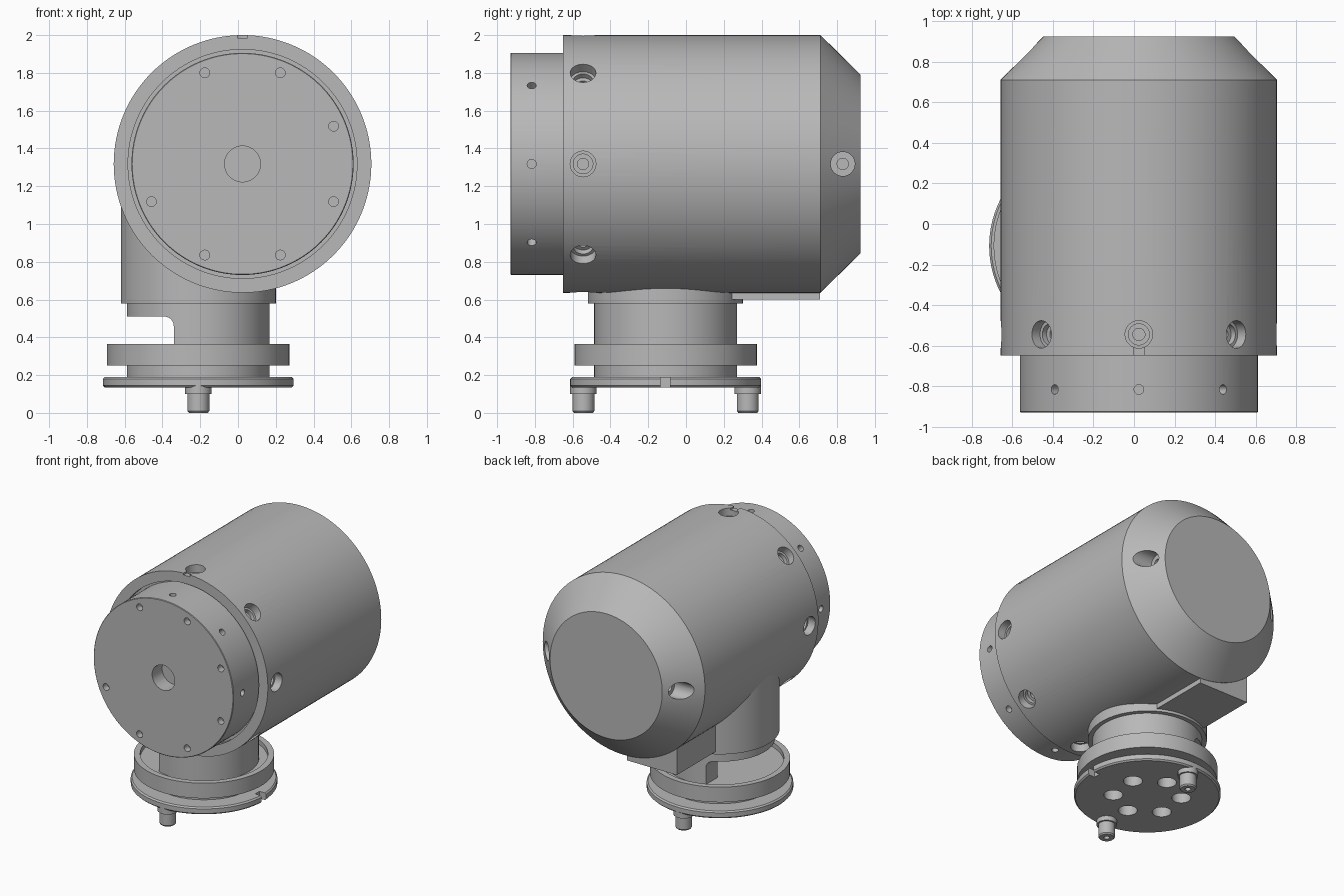
import bpy, bmesh
from math import radians, pi
from mathutils import Matrix, Vector

if "Cube" in bpy.data.objects:
    bpy.data.objects.remove(bpy.data.objects["Cube"])

grey = bpy.data.materials.new("machined grey")
grey.use_nodes = True
grey.diffuse_color = (0.48, 0.48, 0.48, 1)
grey.node_tree.nodes["Principled BSDF"].inputs["Base Color"].default_value = (0.48, 0.48, 0.48, 1)

BODY = Vector((0.024, 0, 1.318))      # horizontal axis runs along y
POST = Vector((-0.21, -0.108, 0))     # vertical axis
R_BODY, R_FLANGE = 0.682, 0.588


def revolve(bm, profile, matrix, steps=32):
    """Spin a closed (radius, height) profile around z, then place it."""
    part = bmesh.new()
    verts = [part.verts.new((r, 0, h)) for r, h in profile]
    edges = [part.edges.new(p) for p in zip(verts, verts[1:] + verts[:1])
             if p[0].co.x + p[1].co.x > 0]
    bmesh.ops.spin(part, geom=verts + edges, cent=(0, 0, 0), axis=(0, 0, 1),
                   angle=2 * pi, steps=steps)
    bmesh.ops.remove_doubles(part, verts=part.verts, dist=1e-5)
    bmesh.ops.recalc_face_normals(part, faces=part.faces)
    part.transform(matrix)
    temp = bpy.data.meshes.new("temp")
    part.to_mesh(temp)
    part.free()
    bm.from_mesh(temp)
    bpy.data.meshes.remove(temp)


def box(bm, low, high):
    low, high = Vector(low), Vector(high)
    m = Matrix.Translation((low + high) / 2) @ Matrix.Diagonal((*(high - low), 1))
    return bmesh.ops.create_cube(bm, size=1, matrix=m)["verts"]


def make(name, bm):
    mesh = bpy.data.meshes.new(name)
    bm.to_mesh(mesh)
    bm.free()
    mesh.materials.append(grey)
    obj = bpy.data.objects.new(name, mesh)
    bpy.context.collection.objects.link(obj)
    return obj


def cut(obj, bm):
    """Subtract the shapes in bm and bake the result."""
    cutter = make("cutter", bm)
    cutter.hide_render = True
    mod = obj.modifiers.new("cut", "BOOLEAN")
    mod.operation, mod.solver, mod.object = "DIFFERENCE", "EXACT", cutter
    graph = bpy.context.evaluated_depsgraph_get()
    mesh = bpy.data.meshes.new_from_object(obj.evaluated_get(graph))
    obj.modifiers.clear()
    obj.data = mesh
    bpy.data.objects.remove(cutter)


def smooth(obj):
    bpy.ops.object.select_all(action="DESELECT")
    obj.select_set(True)
    bpy.context.view_layer.objects.active = obj
    bpy.ops.object.shade_smooth_by_angle(angle=radians(25))


def bore(*stages):
    """Stepped hole profile from (radius, depth) stages, widest first."""
    pts = [(0, 0.1), (stages[0][0], 0.1)]
    for i, (r, d) in enumerate(stages):
        pts.append((r, -d))
        pts.append((stages[i + 1][0] if i + 1 < len(stages) else 0, -d))
    return pts


def radial(angle, y, radius):
    return (Matrix.Translation(BODY + Vector((0, y, 0)))
            @ Matrix.Rotation(radians(90 - angle), 4, "Y")
            @ Matrix.Translation((0, 0, radius)))


# Main housing with tapered back and stepped front flange
along_y = Matrix.Translation(BODY) @ Matrix.Rotation(pi / 2, 4, "X")
bm = bmesh.new()
revolve(bm, [(0, -0.925), (0.472, -0.925), (R_BODY, -0.712), (R_BODY, 0.65),
             (0.606, 0.65), (0.606, 0.61), (R_FLANGE, 0.61), (R_FLANGE, 0.926),
             (0.584, 0.93), (0, 0.93)], along_y, 128)
housing = make("housing", bm)

# Screw holes around the housing, flange and taper
bm = bmesh.new()
for k in range(8):
    revolve(bm, bore((0.068, 0.06), (0.052, 0.09), (0.03, 0.12)),
            radial(45 * k, -0.545, R_BODY))
    revolve(bm, bore((0.024, 0.05)), radial(45 * k, -0.817, R_FLANGE), 16)
for angle in (0, 180):
    revolve(bm, bore((0.064, 0.1), (0.03, 0.13)), radial(angle, 0.83, 0.565))

# Holes in the front face: centre bore and seven of eight around the rim
front = Matrix.Translation(BODY + Vector((0, -0.93, 0))) @ Matrix.Rotation(pi / 2, 4, "X")
revolve(bm, bore((0.095, 0.12)), front, 48)
for k in range(8):
    if k != 3:
        spot = front @ Matrix.Rotation(radians(22.5 + 45 * k), 4, "Z") @ Matrix.Translation((0.522, 0, 0))
        revolve(bm, bore((0.026, 0.05)), spot, 16)
cut(housing, bm)

# Alignment slot at the top front edge
bm = bmesh.new()
box(bm, (-0.002, -0.7, 1.985), (0.05, -0.59, 2.1))
cut(housing, bm)
smooth(housing)

# Vertical post carrying the housing, hollow at its foot
on_post = Matrix.Translation(POST)
bm = bmesh.new()
revolve(bm, [(0, 0.53), (0.25, 0.53), (0.25, 0.32), (0.378, 0.32), (0.378, 0.58),
             (0.41, 0.58), (0.41, 1.25), (0, 1.25)], on_post, 96)
post = make("post", bm)

# Side window in the post with a rounded upper corner
bm = bmesh.new()
box(bm, (-1, -1, 0.2), (-0.34, 1, 0.51))
corner = [e for e in bm.edges if all(v.co.x > -0.5 and v.co.z > 0.4 for v in e.verts)]
bmesh.ops.bevel(bm, geom=corner, offset=0.05, segments=6, profile=0.5, affect="EDGES")
cut(post, bm)
smooth(post)

# Rib under the housing, running back from the post
bm = bmesh.new()
box(bm, (-0.42, 0.1, 0.6), (0.0, 0.71, 0.95))
rib = make("rib", bm)

# Base: round plate, narrow waist and open collar
bm = bmesh.new()
revolve(bm, [(0, 0.135), (0.495, 0.135), (0.505, 0.145), (0.505, 0.18), (0.495, 0.19),
             (0.378, 0.19), (0.378, 0.25), (0.483, 0.25), (0.483, 0.365),
             (0.44, 0.365), (0.44, 0.33), (0, 0.33)], on_post, 96)
base = make("base", bm)

# Bolt holes in the underside and a notch in the plate rim
bm = bmesh.new()
for k in range(6):
    spot = (Matrix.Translation(POST + Vector((0, 0, 0.135)))
            @ Matrix.Rotation(radians(25 + 60 * k), 4, "Z")
            @ Matrix.Translation((0.235, 0, 0)) @ Matrix.Rotation(pi, 4, "X"))
    revolve(bm, bore((0.066, 0.1)), spot)
box(bm, (0.24, -0.136, 0.1), (0.4, -0.084, 0.22))
cut(base, bm)
smooth(base)

# Two locating pins under the plate
for name, side in (("front_pin", -1), ("back_pin", 1)):
    bm = bmesh.new()
    revolve(bm, [(0, 0.03), (0.02, 0.03), (0.02, 0), (0.05, 0), (0.058, 0.01),
                 (0.058, 0.1), (0.07, 0.1), (0.07, 0.15), (0, 0.15)],
            Matrix.Translation(POST + Vector((0, side * 0.435, 0))))
    smooth(make(name, bm))
